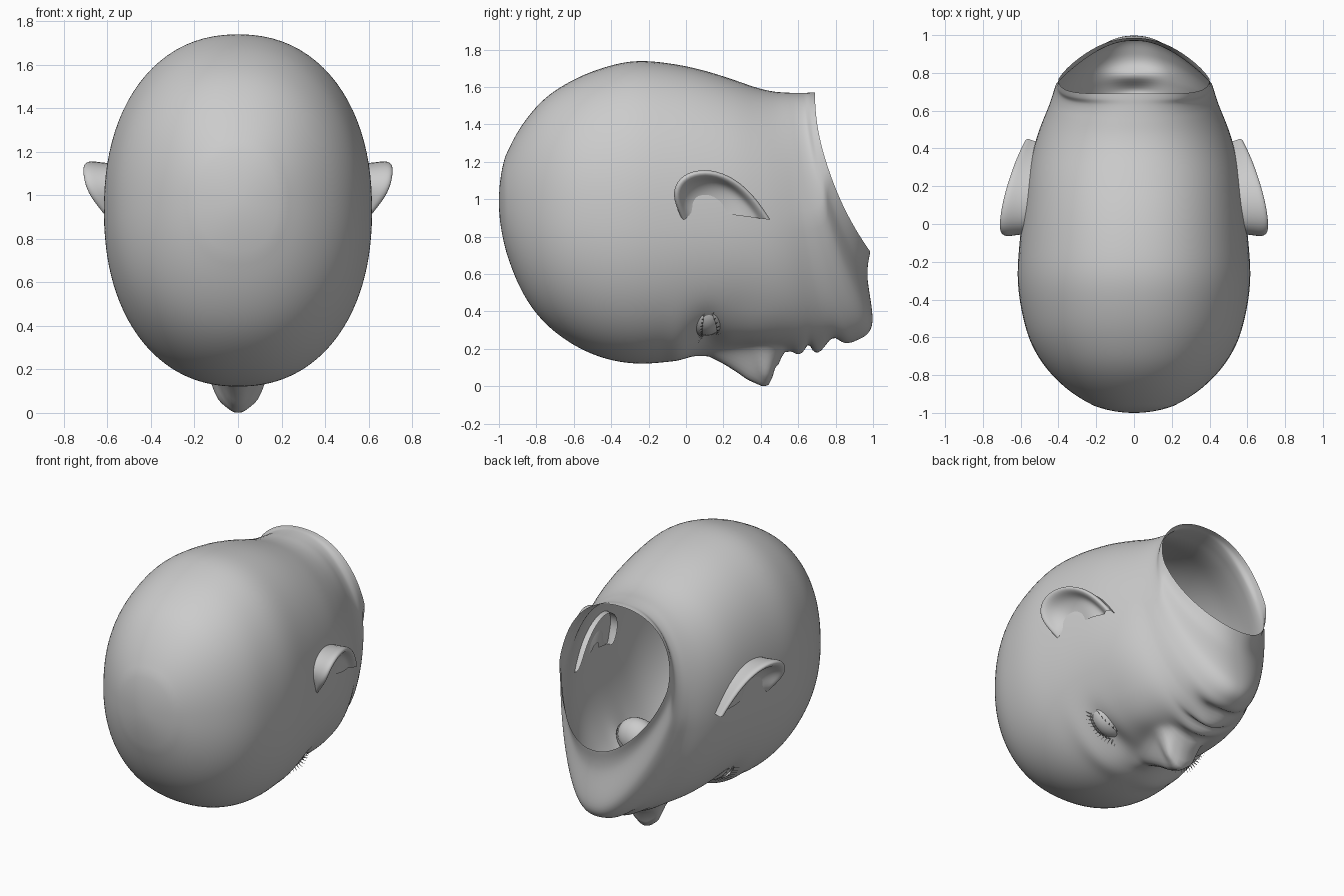
import bpy, bmesh, math
from mathutils import Vector, Matrix

if "Cube" in bpy.data.objects:
    bpy.data.objects.remove(bpy.data.objects["Cube"])


def make(name, verts, faces, mirror=False, subsurf=0):
    bm = bmesh.new()
    vs = [bm.verts.new(v) for v in verts]
    for f in faces:
        bm.faces.new([vs[i] for i in f])
    bmesh.ops.remove_doubles(bm, verts=bm.verts, dist=1e-5)
    bmesh.ops.recalc_face_normals(bm, faces=bm.faces)
    me = bpy.data.meshes.new(name)
    bm.to_mesh(me)
    bm.free()
    for p in me.polygons:
        p.use_smooth = True
    ob = bpy.data.objects.new(name, me)
    bpy.context.collection.objects.link(ob)
    if mirror:
        ob.modifiers.new("mirror", 'MIRROR')
    if subsurf:
        m = ob.modifiers.new("smooth", 'SUBSURF')
        m.levels = m.render_levels = subsurf
    return ob


def grid_faces(rows, cols, closed=False):
    n = cols if closed else cols - 1
    return [(r * cols + c, r * cols + (c + 1) % cols,
             (r + 1) * cols + (c + 1) % cols, (r + 1) * cols + c)
            for r in range(rows - 1) for c in range(n)]


def catmull(p0, p1, p2, p3, t):
    return [0.5 * (2*b + (c - a)*t + (2*a - 5*b + 4*c - d)*t*t + (3*b - a - 3*c + d)*t**3)
            for a, b, c, d in zip(p0, p1, p2, p3)]


def lerp_table(tab, y):
    if y <= tab[0][0] or y >= tab[-1][0]:
        return 0.0
    for (a, h), (b, k) in zip(tab, tab[1:]):
        if y <= b:
            t = (y - a) / (b - a)
            return h + (k - h) * t * t * (3 - 2 * t) if k < h else h + (k - h) * t


def bump(x, y, cx, cy, rx, ry):
    return math.exp(-((x - cx) / rx) ** 2 - ((y - cy) / ry) ** 2)


# Head sections: face point (y, z), nape point (y, z), half width, bow, jaw taper
SECTIONS = [
    (-1.0, .97, -1.0, .97, 0, 0, 0), (-.95, .68, -.955, 1.26, .235, 0, 0),
    (-.84, .44, -.79, 1.51, .42, 0, 0), (-.69, .28, -.60, 1.64, .54, 0, 0),
    (-.50, .17, -.42, 1.71, .595, 0, 0), (-.30, .122, -.26, 1.74, .617, 0, 0),
    (-.10, .13, -.08, 1.725, .605, 0, 0), (.10, .175, .09, 1.69, .585, 0, 0),
    (.30, .21, .25, 1.64, .56, 0, 0), (.48, .20, .38, 1.595, .525, .005, .02),
    (.62, .195, .47, 1.575, .49, .015, .07), (.75, .22, .54, 1.57, .455, .03, .15),
    (.90, .24, .59, 1.568, .43, .055, .25), (.995, .33, .63, 1.568, .415, .075, .33),
    (.97, .59, .66, 1.57, .405, .07, .30), (.985, .72, .69, 1.57, .40, .07, .22)]
NOSE = [(.04, 0), (.12, .02), (.2, .075), (.33, .175), (.41, .207),
        (.445, .195), (.48, .10), (.53, .015), (.57, 0)]


def features(x, y):
    """Depth added to the face: nose, sockets, lips and chin crease."""
    a = abs(x)
    w = .07 + .03 * min(max((y - .1) / .3, 0), 1)
    d = -lerp_table(NOSE, y) * math.exp(-(a / w) ** 2.5)
    d -= .06 * bump(a, y, .10, .43, .04, .05)
    d += .045 * bump(a, y, .27, .11, .15, .08)
    d -= .015 * bump(a, y, .25, -.04, .2, .06)
    d -= .02 * bump(a, y, .30, .36, .13, .15)
    d -= .025 * bump(a, y, 0, .60, .13, .035)
    d -= .03 * bump(a, y, 0, .705, .11, .04)
    d += .03 * bump(a, y, 0, .655, .14, .018)
    d += .035 * bump(a, y, 0, .79, .14, .04)
    return d


def build_head(sub=9, cols=128):
    p1 = SECTIONS[1]
    ext = [(p1[2], p1[3], p1[0], p1[1], -p1[4], 0, 0)] + SECTIONS + [SECTIONS[-1]]
    rows = []
    for i in range(1, len(ext) - 2):
        rows += [catmull(*ext[i - 1:i + 3], t / sub) for t in range(sub)]
    rows.append(SECTIONS[-1])
    # even out the skull between the crown and the jaw
    for _ in range(12):
        old = rows[:]
        for i in range(sub, len(rows) - 4 * sub):
            rows[i] = [(a + 2 * b + c) / 4 for a, b, c in zip(old[i - 1], old[i], old[i + 1])]
    verts = []
    for yb, zb, yt, zt, w, bow, taper in rows:
        for c in range(cols):
            u = 2 * math.pi * c / cols
            th = u - .5 * math.sin(u)
            k, s = -math.cos(th), math.sin(th)
            k = math.copysign(abs(k) ** .91, k)
            x = w * math.copysign(abs(s) ** .91, s) * (1 - taper * max(-k, 0))
            y = (yb + yt) / 2 + k * (yt - yb) / 2 - bow * s * s
            z = (zb + zt) / 2 + k * (zt - zb) / 2
            z += features(x, y) * min(max((.55 - z) / .15, 0), 1)
            verts.append((x, y, z))
    make("head", verts, grid_faces(len(rows), cols, True))


# Ears: bowl, folded rim and back, swept along the rim path (y, z, x)
RIM = [(-.02, .89, .60), (-.07, 1.0, .685), (-.06, 1.08, .71), (0, 1.145, .715),
       (.13, 1.165, .695), (.27, 1.11, .655), (.38, 1.0, .615), (.45, .89, .58)]


def build_ears():
    verts = []
    for y, z, x in RIM:
        hx = .575 - .12 * max(y, 0)

        def at(f, px):
            return (px, .15 + (y - .15) * f, .93 + (z - .93) * f)
        verts += [at(.15, .565), at(.5, .58), at(.75, hx + (x - hx) * .45),
                  at(.84, x - .012), at(.96, x + .005), at(1.02, x - .02),
                  at(.97, hx + (x - hx) * .4), at(.95, hx - .03)]
    make("ears", verts, grid_faces(len(RIM), 8), True, 2)


# Eyes: ball, two lids and lashes, all around one centre
EYE = Vector((.275, .11, .395))
TURN = Matrix.Rotation(math.radians(-22), 3, 'Y')


def eye_point(r, phi, th):
    v = Vector((-1.15 * math.cos(phi), .85 * math.sin(phi) * math.sin(th),
                -math.sin(phi) * math.cos(th)))
    return EYE + TURN @ (v * r)


def lune(name, r, a0, a1, closed=False):
    n, m = 17, 24 if closed else 8
    verts = []
    for i in range(n):
        phi = math.pi * i / (n - 1)
        for j in range(m):
            t = j / m if closed else j / (m - 1)
            verts.append(eye_point(r, phi, math.radians(a0 + (a1 - a0) * t)))
    return make(name, verts, grid_faces(n, m, closed), True)


def build_lashes(name, angle, length, count):
    verts, faces = [], []
    for i in range(count):
        phi = math.radians(50 + 95 * i / (count - 1))
        th = math.radians(angle)
        k = len(verts)
        verts += [eye_point(.131, phi - .03, th), eye_point(.131, phi + .03, th),
                  eye_point(.131 + length, phi + .08, th + math.copysign(.12, th))]
        faces.append((k, k + 1, k + 2))
    make(name, verts, faces, True)


build_head()
build_ears()
lune("eyeballs", .122, 0, 360, True)
lune("upper_eyelids", .131, -75, -12)
lune("lower_eyelids", .13, 30, 75)
build_lashes("upper_lashes", -12, .04, 13)
build_lashes("lower_lashes", 30, .02, 9)
